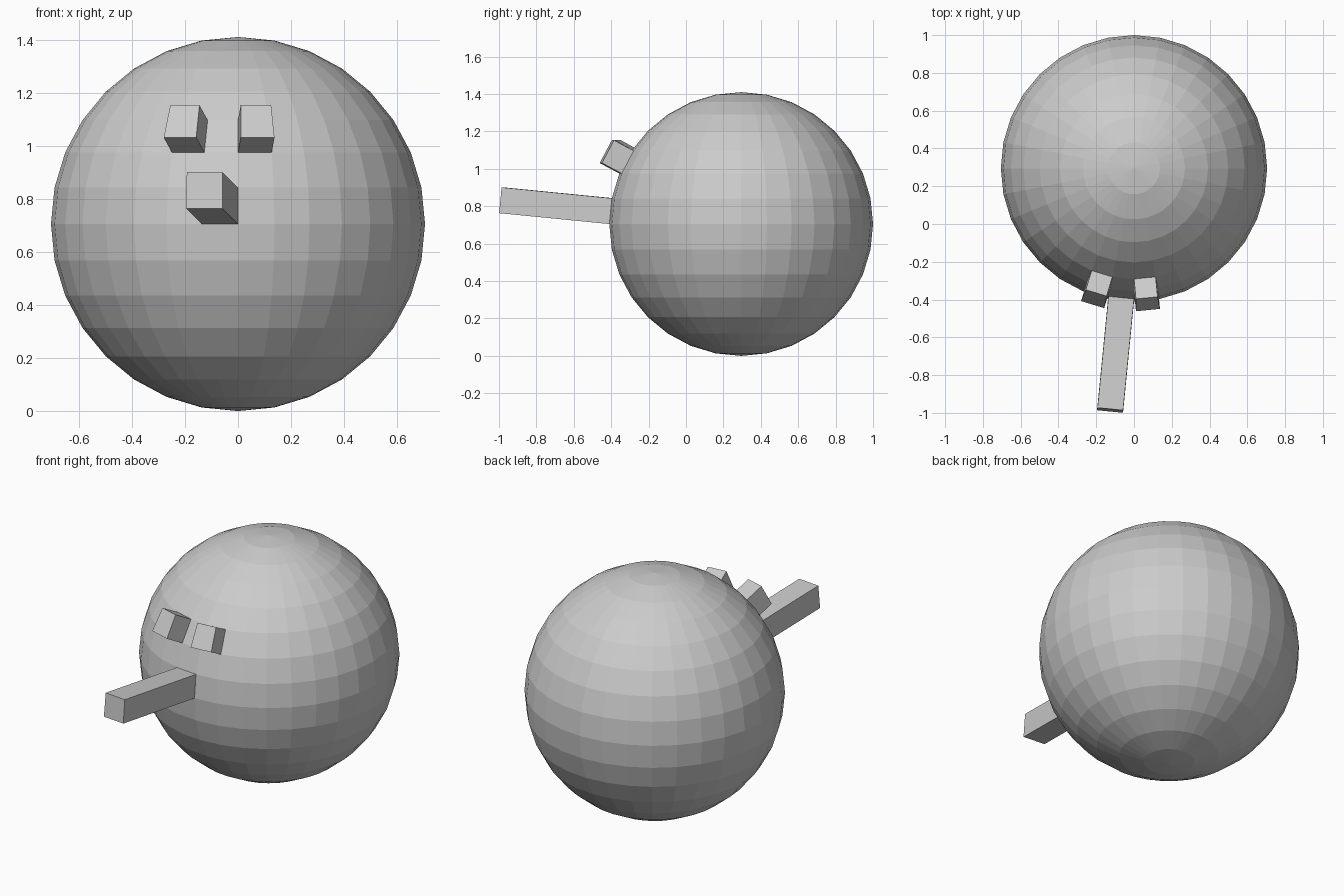
import bpy, bmesh
from math import radians, sin, cos
from mathutils import Vector

if "Cube" in bpy.data.objects:
    bpy.data.objects.remove(bpy.data.objects["Cube"])

R = 0.705
STEP = 11.25


def pull_face(bm, lon, lat, depth):
    """Extrude the sphere facet centred on a longitude/latitude along its normal."""
    a, b = radians(lon), radians(lat)
    target = R * Vector((sin(a) * cos(b), -cos(a) * cos(b), sin(b)))
    face = min(bm.faces, key=lambda f: (f.calc_center_median() - target).length)
    offset = face.normal.normalized() * depth
    new = bmesh.ops.extrude_discrete_faces(bm, faces=[face])["faces"][0]
    bmesh.ops.translate(bm, verts=new.verts, vec=offset)


# Round head
bm = bmesh.new()
bmesh.ops.create_uvsphere(bm, u_segments=32, v_segments=16, radius=R)
bm.normal_update()

# Nose, then the two eyes, all drawn out of single facets
pull_face(bm, -0.5 * STEP, 0.5 * STEP, 0.595)
pull_face(bm, 0.5 * STEP, 2.5 * STEP, 0.12)
pull_face(bm, -1.5 * STEP, 2.5 * STEP, 0.12)

bmesh.ops.translate(bm, verts=bm.verts, vec=(0, 1 - R, R))
bmesh.ops.recalc_face_normals(bm, faces=bm.faces)
mesh = bpy.data.meshes.new("head")
bm.to_mesh(mesh)
bm.free()
head = bpy.data.objects.new("head", mesh)
bpy.context.collection.objects.link(head)
